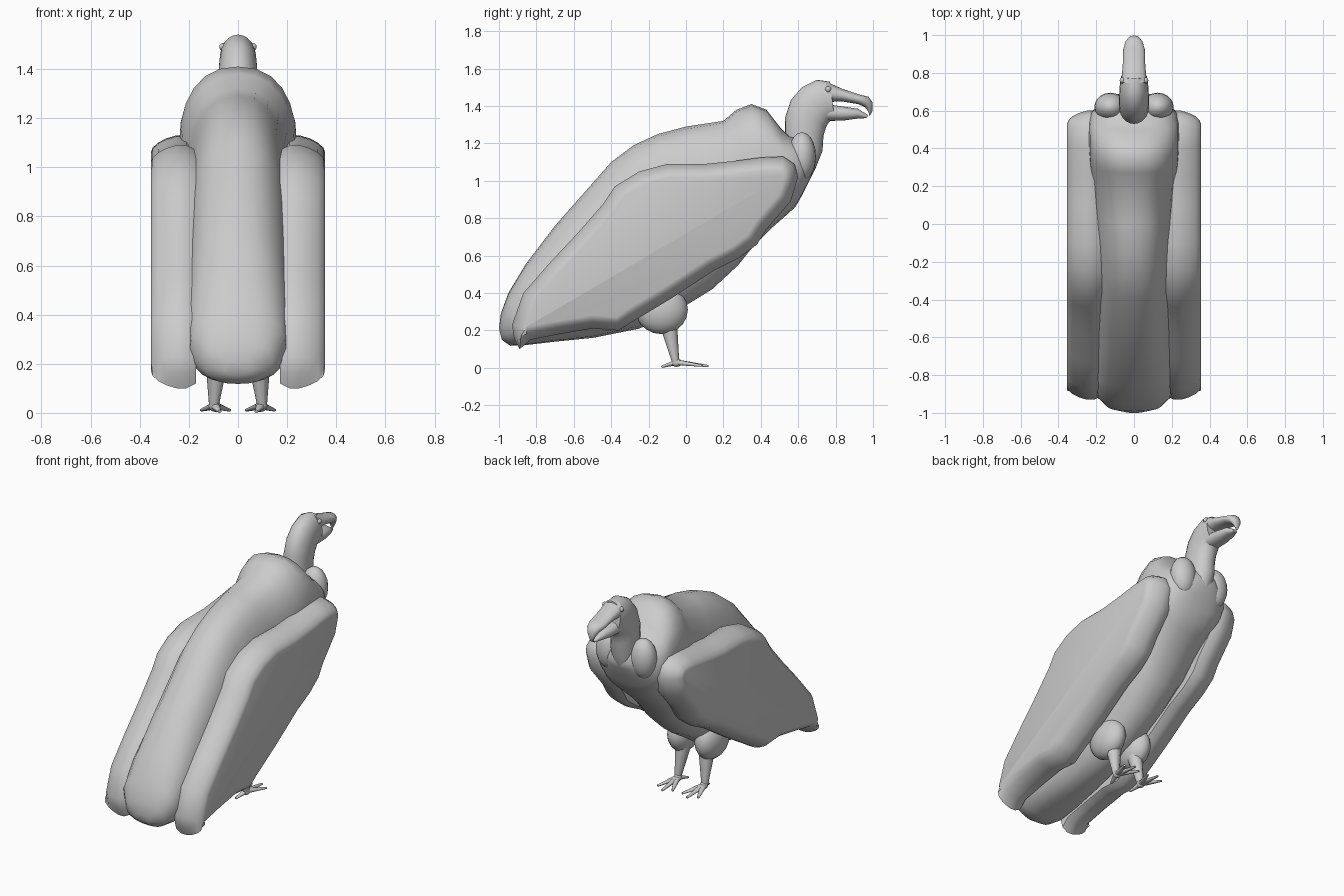
import bpy, bmesh, math
from mathutils import Vector

if "Cube" in bpy.data.objects:
    bpy.data.objects.remove(bpy.data.objects["Cube"])

grey = bpy.data.materials.new("plain grey")
grey.use_nodes = True
grey.diffuse_color = (0.6, 0.6, 0.6, 1)
grey.node_tree.nodes["Principled BSDF"].inputs["Base Color"].default_value = (0.6, 0.6, 0.6, 1)


def finish(name, bm, mirror=False, angle=50):
    """Turn a bmesh into a smooth-shaded object, optionally mirrored across x."""
    bmesh.ops.recalc_face_normals(bm, faces=bm.faces[:])
    mesh = bpy.data.meshes.new(name)
    bm.to_mesh(mesh)
    bm.free()
    mesh.materials.append(grey)
    ob = bpy.data.objects.new(name, mesh)
    bpy.context.collection.objects.link(ob)
    if mirror:
        ob.modifiers.new("Mirror", "MIRROR").use_mirror_merge = False
    bpy.ops.object.select_all(action="DESELECT")
    ob.select_set(True)
    bpy.context.view_layer.objects.active = ob
    bpy.ops.object.shade_smooth_by_angle(angle=math.radians(angle))
    return ob


def skin(bm, rings):
    """Bridge equal-length rings of points and cap both ends."""
    loops = [[bm.verts.new(p) for p in ring] for ring in rings]
    n = len(loops[0])
    for a, b in zip(loops, loops[1:]):
        for i in range(n):
            j = (i + 1) % n
            bm.faces.new((a[i], a[j], b[j], b[i]))
    bm.faces.new(loops[0])
    bm.faces.new(loops[-1])


def oval(top_y, top_z, low_y, low_z, half, power, sides=24):
    """Rounded section spanning a top point and a bottom point."""
    top, low = Vector((0, top_y, top_z)), Vector((0, low_y, low_z))
    mid, up = (top + low) / 2, (top - low) / 2
    ring = []
    for k in range(sides):
        t = math.tau * k / sides
        c, s = math.cos(t), math.sin(t)
        u = math.copysign(abs(c) ** (2 / power), c)
        v = math.copysign(abs(s) ** (2 / power), s)
        ring.append(mid + up * v + Vector((half * u, 0, 0)))
    return ring


def loft(name, sections, power=2.0):
    bm = bmesh.new()
    skin(bm, [oval(*s, power) for s in sections])
    return finish(name, bm)


def limb(bm, start, end, r0, r1, flat=1.0, sides=10):
    """Tapered limb between two points."""
    a, b = Vector(start), Vector(end)
    d = (b - a).normalized()
    ref = Vector((0, 0, 1)) if abs(d.z) < 0.8 else Vector((0, 1, 0))
    u = d.cross(ref).normalized()
    v = u.cross(d)
    angles = [math.tau * k / sides for k in range(sides)]
    skin(bm, [[p + r * (u * math.cos(t) + v * flat * math.sin(t)) for t in angles]
              for p, r in ((a, r0), (b, r1))])


def blob(bm, centre, radii, segs=20):
    made = bmesh.ops.create_uvsphere(bm, u_segments=segs, v_segments=segs // 2, radius=1)
    for v in made["verts"]:
        v.co = Vector([c + r * x for c, r, x in zip(centre, radii, v.co)])


# Body with tail and shoulder hump: top y, top z, bottom y, bottom z, half width
loft("body", [
    (-1.0, .21, -.985, .15, .05), (-.99, .29, -.94, .118, .14),
    (-.95, .40, -.87, .12, .195), (-.86, .55, -.70, .14, .21),
    (-.70, .76, -.50, .16, .21), (-.40, 1.10, -.25, .21, .21),
    (-.28, 1.19, -.08, .28, .21), (-.15, 1.25, .01, .34, .21),
    (0, 1.29, .14, .42, .215), (.20, 1.32, .28, .55, .225),
    (.27, 1.38, .36, .65, .235), (.35, 1.41, .45, .74, .24),
    (.43, 1.38, .53, .81, .24), (.50, 1.29, .585, .86, .24),
    (.55, 1.24, .625, .93, .225), (.62, 1.22, .66, 1.0, .18),
    (.67, 1.18, .69, 1.06, .11), (.695, 1.14, .70, 1.09, .04)], 2.35)

# Collar lobes either side of the neck
bm = bmesh.new()
blob(bm, (.125, .62, 1.13), (.085, .075, .13))
finish("collar", bm, True)

# Neck and head
loft("neck_and_head", [
    (.54, 1.08, .69, 1.06, .07), (.53, 1.22, .73, 1.16, .08),
    (.53, 1.34, .735, 1.24, .08), (.56, 1.43, .748, 1.285, .08),
    (.62, 1.50, .765, 1.315, .078), (.70, 1.54, .78, 1.325, .075),
    (.77, 1.53, .795, 1.33, .068)], 2.1)

# Hooked upper beak and lower beak
loft("upper_beak", [
    (.75, 1.53, .75, 1.42, .068), (.84, 1.49, .83, 1.425, .06),
    (.93, 1.46, .92, 1.41, .057), (.975, 1.45, .955, 1.395, .045),
    (.997, 1.42, .975, 1.37, .028), (.996, 1.37, .982, 1.345, .01)], 2.2)
loft("lower_beak", [
    (.75, 1.41, .75, 1.32, .06), (.84, 1.397, .84, 1.322, .055),
    (.92, 1.385, .92, 1.333, .042), (.975, 1.35, .965, 1.335, .015)], 2.2)

# Eyes
bm = bmesh.new()
blob(bm, (.062, .76, 1.49), (.014, .016, .016), 12)
finish("eyes", bm, True)

# Folded wings: outline (y, z) stacked outwards with growing inset
outline = [Vector(p) for p in (
    (-.89, .10), (-.92, .16), (-.93, .23), (-.87, .40), (-.73, .56),
    (-.58, .72), (-.44, .88), (-.38, .97), (-.25, 1.05), (-.10, 1.09),
    (.10, 1.09), (.25, 1.105), (.40, 1.125), (.52, 1.13), (.58, 1.09),
    (.60, 1.02), (.56, .89), (.43, .74), (.38, .66), (.28, .585),
    (.15, .52), (-.08, .37), (-.28, .25), (-.36, .20), (-.50, .21),
    (-.68, .18), (-.83, .15))]


def inset(points, amount):
    result = []
    for i, p in enumerate(points):
        t = (points[(i + 1) % len(points)] - points[i - 1]).normalized()
        result.append(p + amount * Vector((t.y, -t.x)))
    return result


bm = bmesh.new()
layers = ((.17, .02), (.21, 0), (.25, 0), (.29, .012), (.325, .03), (.348, .052), (.355, .072))
skin(bm, [[(x, q.x, q.y) for q in inset(outline, d)] for x, d in layers])
finish("wings", bm, True, 40)

# Feathered thighs
bm = bmesh.new()
blob(bm, (.10, -.13, .31), (.085, .14, .13))
finish("thighs", bm, True)

# Shanks
bm = bmesh.new()
limb(bm, (.085, -.095, .24), (.098, -.055, .03), .05, .02)
finish("shanks", bm, True)

# Feet with three front toes and one hind toe
bm = bmesh.new()
for tip in ((.035, .09, .018), (.09, .12, .016), (.148, .085, .018), (.075, -.13, .012)):
    limb(bm, (.095, -.05, .036), tip, .021, .008, .75)
blob(bm, (.095, -.05, .035), (.025, .028, .024), 12)
finish("feet", bm, True)

# Rest the soles on the ground
bpy.context.view_layer.update()
feet = bpy.data.objects["feet"]
lowest = min(v.co.z for v in feet.data.vertices)
for v in feet.data.vertices:
    v.co.z -= lowest
